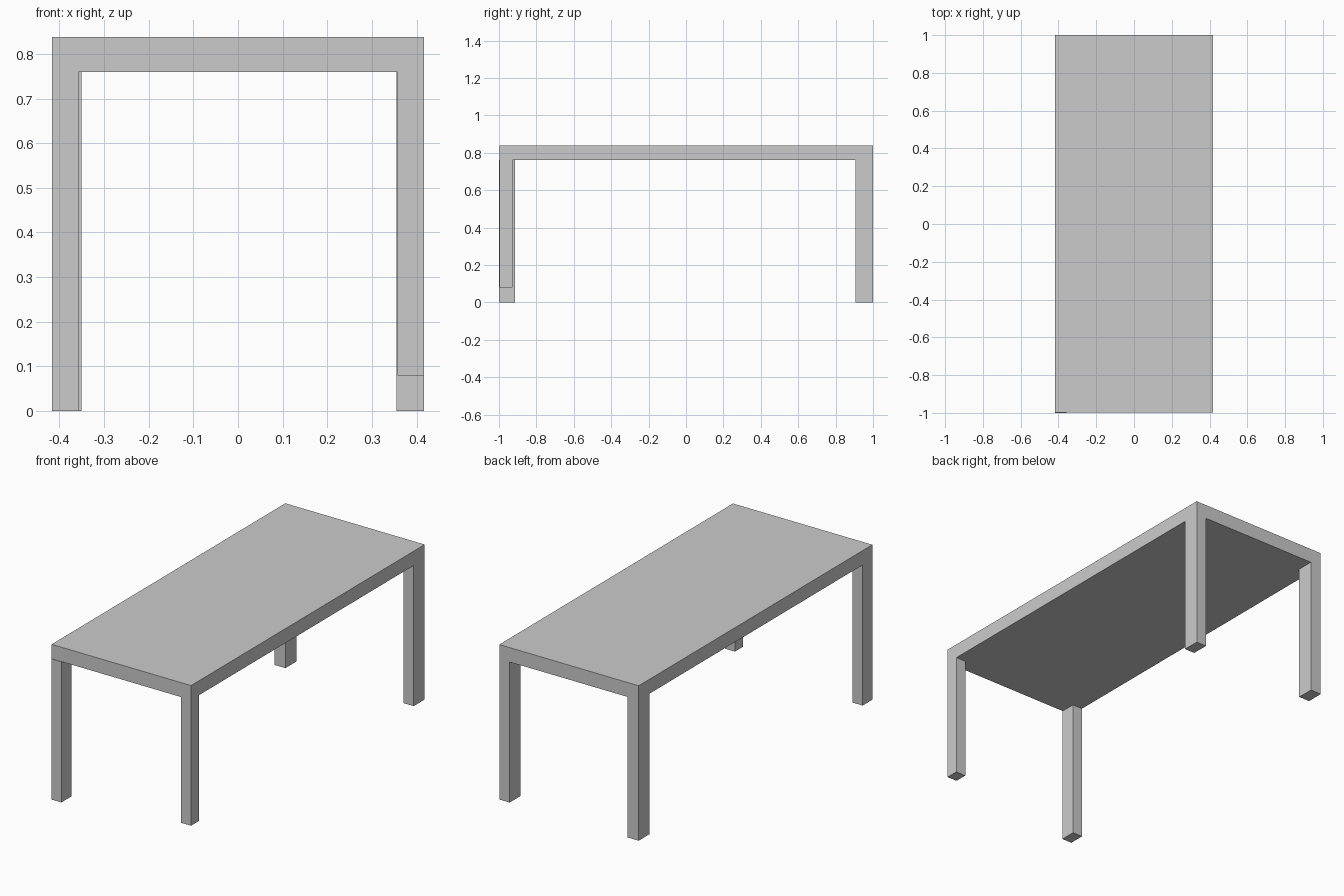
import bpy

if "Cube" in bpy.data.objects:
    bpy.data.objects.remove(bpy.data.objects["Cube"])


def box(name, x, y, z):
    """Box from (min, max) ranges on each axis."""
    bpy.ops.mesh.primitive_cube_add(size=1)
    ob = bpy.context.object
    ob.name = name
    for v in ob.data.vertices:
        v.co = [r[0] if c < 0 else r[1] for c, r in zip(v.co, (x, y, z))]
    return ob


W = 0.417            # half width
FRONT, BACK = -0.997, 1.0
UNDER, TOP = 0.76, 0.838

# Table top
box("table_top", (-W, W), (FRONT, BACK), (UNDER, TOP))

# Legs: the front right one is shorter, the front left one stands slightly proud
legs = {
    "front_left_leg": ((-W, -0.357), (-1.0, -0.914), 0),
    "front_right_leg": ((0.357, W), (FRONT, -0.927), 0.08),
    "back_left_leg": ((-W, -0.351), (0.906, BACK), 0),
    "back_right_leg": ((0.355, W), (0.906, BACK), 0),
}
for name, (x, y, foot) in legs.items():
    box(name, x, y, (foot, UNDER))
